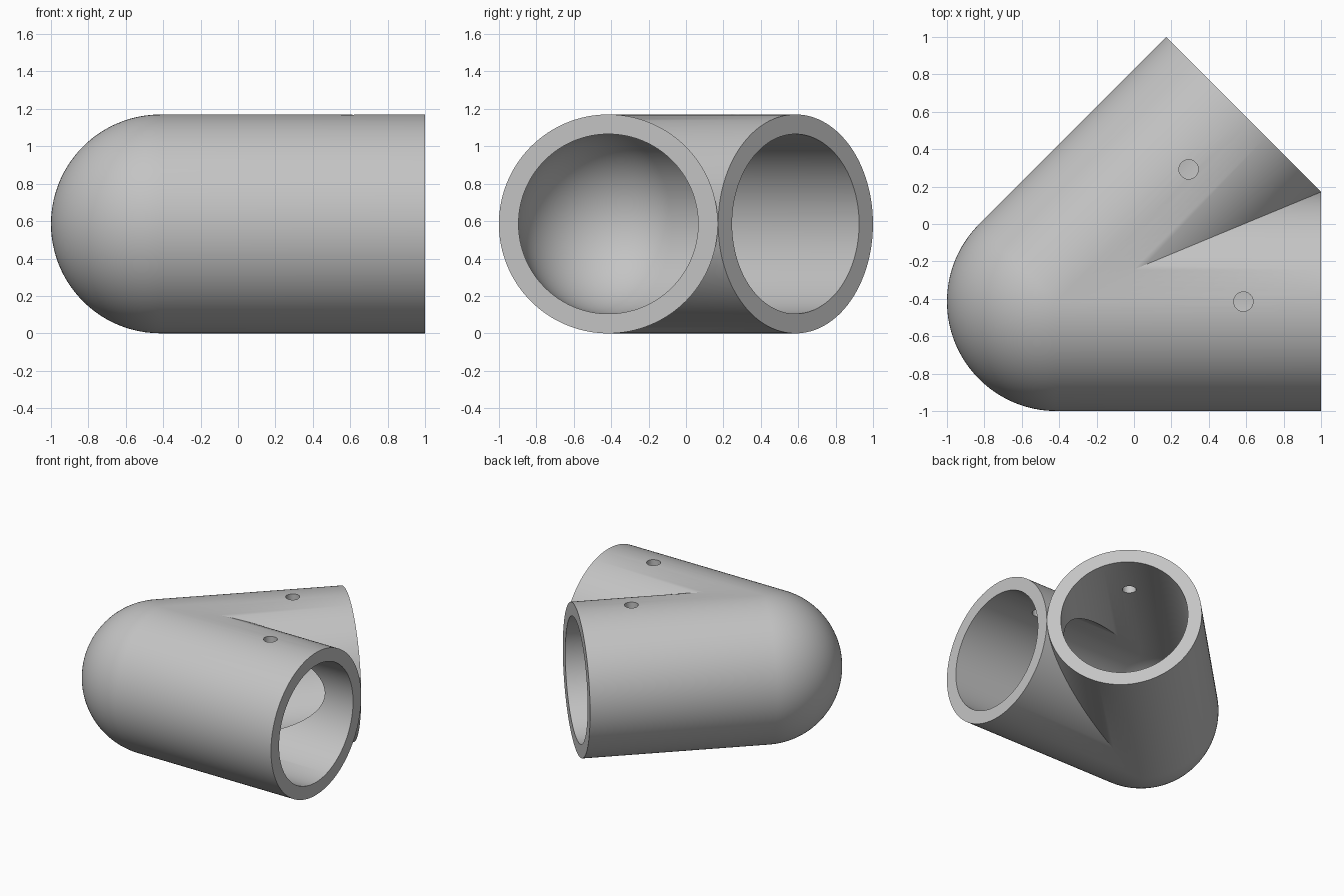
import bpy, bmesh
from math import radians, sin, cos, pi
from mathutils import Matrix, Vector

if "Cube" in bpy.data.objects:
    bpy.data.objects.remove(bpy.data.objects["Cube"])

OUTER, BORE, LENGTH = 0.585, 0.48, 1.415   # radii and centre-to-rim length
HALF_ANGLE = radians(22.5)                 # half the angle between the tubes
SEGMENTS, ARC_STEPS = 128, 32
# The local x axis bisects the two tubes
PLACE = Matrix.Translation((-0.415, -0.415, OUTER)) @ Matrix.Rotation(HALF_ANGLE, 4, 'Z')
TURN = Matrix.Rotation(-HALF_ANGLE, 4, 'Z')

grey = bpy.data.materials.new("light grey")
grey.use_nodes = True
colour = (0.55, 0.55, 0.55, 1)
grey.diffuse_color = colour
grey.node_tree.nodes["Principled BSDF"].inputs["Base Color"].default_value = colour


def make_object(name, bm):
    mesh = bpy.data.meshes.new(name)
    bm.to_mesh(mesh)
    bm.free()
    mesh.materials.append(grey)
    obj = bpy.data.objects.new(name, mesh)
    obj.matrix_world = PLACE
    bpy.context.collection.objects.link(obj)
    mirror = obj.modifiers.new("mirror", 'MIRROR')
    mirror.use_axis = (False, True, False)
    mirror.merge_threshold = 0.0002
    return obj


def dome(radius):
    """Quarter circle from the closed tip to the start of the tube."""
    angles = [pi / 2 * i / ARC_STEPS for i in range(ARC_STEPS + 1)]
    return [Vector((-radius * cos(a), 0, radius * sin(a))) for a in angles]


# Hollow round-ended tube, trimmed at the plane between the two tubes
bm = bmesh.new()
rim = [Vector((LENGTH, 0, OUTER)), Vector((LENGTH, 0, BORE))]
profile = dome(OUTER) + rim + dome(BORE)[::-1]
verts = [bm.verts.new(p) for p in profile]
edges = [bm.edges.new(pair) for pair in zip(verts, verts[1:])]
bmesh.ops.spin(bm, geom=verts + edges, cent=(0, 0, 0), axis=(1, 0, 0),
               angle=2 * pi, steps=SEGMENTS, use_duplicate=False)
bmesh.ops.remove_doubles(bm, verts=bm.verts, dist=0.0001)
bmesh.ops.transform(bm, matrix=TURN, verts=bm.verts)
bmesh.ops.bisect_plane(bm, geom=bm.verts[:] + bm.edges[:] + bm.faces[:], dist=0.00001,
                       plane_co=(0, 0, 0), plane_no=(0, 1, 0), clear_outer=True)
bmesh.ops.recalc_face_normals(bm, faces=bm.faces)
elbow = make_object("elbow_connector", bm)

# Drill for the screw hole in the top of each tube
bm = bmesh.new()
bmesh.ops.create_cone(bm, cap_ends=True, segments=32, radius1=0.052, radius2=0.052, depth=0.5,
                      matrix=TURN @ Matrix.Translation((1, 0, 0.55)))
drill = make_object("screw_hole_cutter", bm)
drill.hide_render = True
drill.display_type = 'WIRE'

cut = elbow.modifiers.new("screw holes", 'BOOLEAN')
cut.operation = 'DIFFERENCE'
cut.solver = 'EXACT'
cut.object = drill

# Apply the cuts, then shade smooth with crisp rims
bpy.ops.object.select_all(action='DESELECT')
elbow.select_set(True)
bpy.context.view_layer.objects.active = elbow
bpy.ops.object.convert(target='MESH')
bpy.ops.object.shade_smooth_by_angle(angle=radians(32))
bpy.data.objects.remove(drill)
